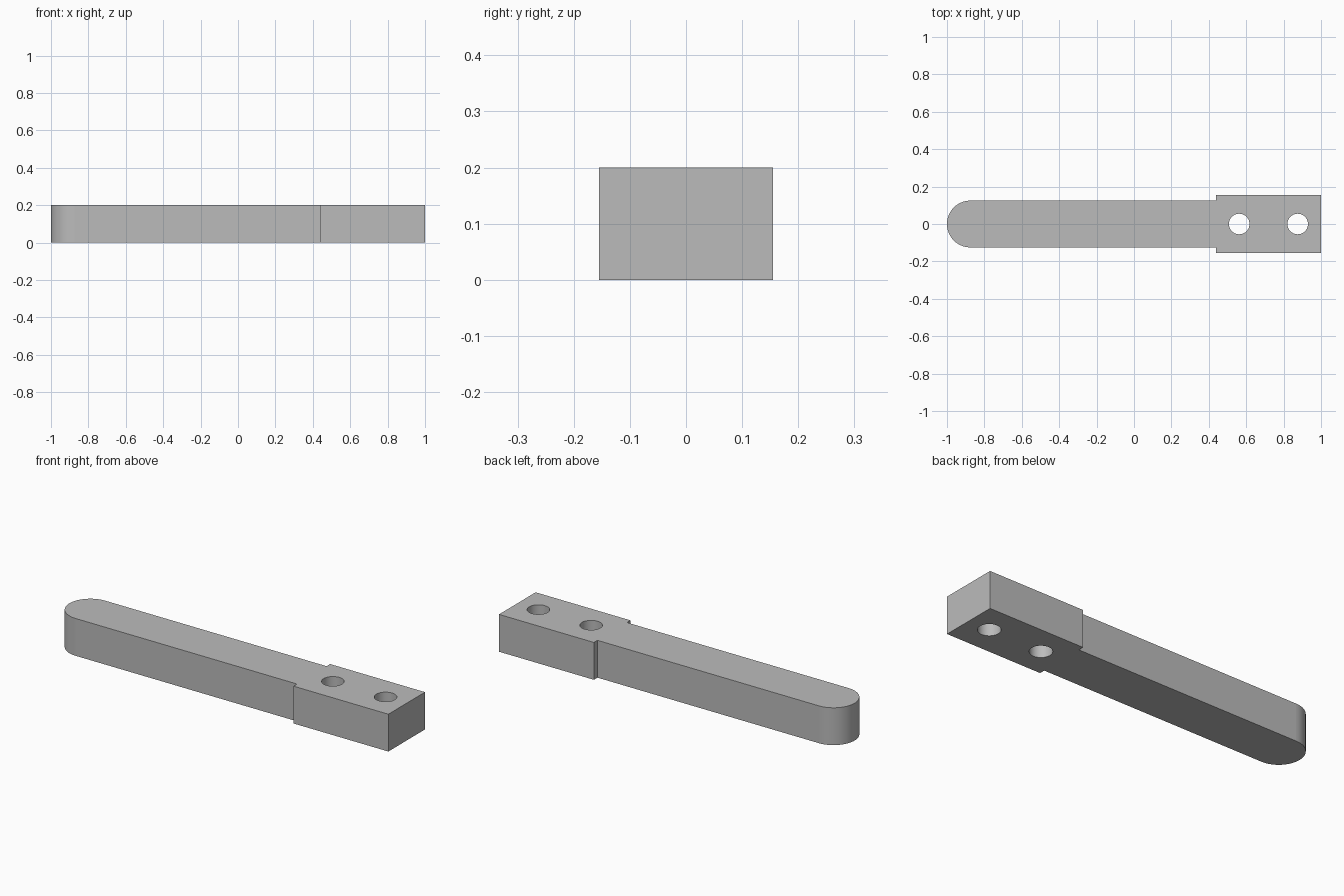
import bpy
import bmesh
from math import cos, sin, pi

cube = bpy.data.objects.get("Cube")
if cube:
    bpy.data.objects.remove(cube, do_unlink=True)

HEIGHT = 0.2
ARM_R = 0.125        # half width of the arm and radius of its round end
BLOCK_W = 0.155      # half width of the mounting block
SHOULDER_X = 0.4375  # where the arm meets the block
HOLE_R = 0.055
HOLE_XS = (0.5625, 0.875)


def arc(cx, radius, start, sweep, count):
    """Evenly spaced points on an arc centred on the x axis."""
    angles = [start + sweep * i / count for i in range(count + 1)]
    return [(cx + radius * cos(a), radius * sin(a)) for a in angles]


def add_loop(bm, points):
    verts = [bm.verts.new((x, y, 0)) for x, y in points]
    return [bm.edges.new((v, verts[i - 1])) for i, v in enumerate(verts)]


# Grey material
grey = bpy.data.materials.new("grey")
grey.use_nodes = True
colour = (0.5, 0.5, 0.5, 1)
grey.diffuse_color = colour
grey.node_tree.nodes["Principled BSDF"].inputs["Base Color"].default_value = colour

# Outline: rounded arm running into the wider block, with two bolt holes
outline = arc(ARM_R - 1, ARM_R, pi / 2, pi, 32)
outline += [(SHOULDER_X, -ARM_R), (SHOULDER_X, -BLOCK_W), (1, -BLOCK_W),
            (1, BLOCK_W), (SHOULDER_X, BLOCK_W), (SHOULDER_X, ARM_R)]
bm = bmesh.new()
edges = add_loop(bm, outline)
for x in HOLE_XS:
    edges += add_loop(bm, arc(x, HOLE_R, 0, 2 * pi, 40)[:-1])
bmesh.ops.triangle_fill(bm, edges=edges, use_beauty=True, normal=(0, 0, 1))

# Raise the outline into a solid bar
raised = bmesh.ops.extrude_face_region(bm, geom=bm.faces[:], use_keep_orig=True)
top = [g for g in raised["geom"] if isinstance(g, bmesh.types.BMVert)]
bmesh.ops.translate(bm, verts=top, vec=(0, 0, HEIGHT))
bmesh.ops.recalc_face_normals(bm, faces=bm.faces[:])

# Smooth only the narrow walls of the round end and the holes
for face in bm.faces:
    narrow = face.calc_area() < HEIGHT * 0.02
    face.smooth = narrow and abs(face.normal.z) < 0.5

mesh = bpy.data.meshes.new("arm_with_mounting_block")
bm.to_mesh(mesh)
bm.free()
mesh.materials.append(grey)
bar = bpy.data.objects.new("arm_with_mounting_block", mesh)
bpy.context.collection.objects.link(bar)
